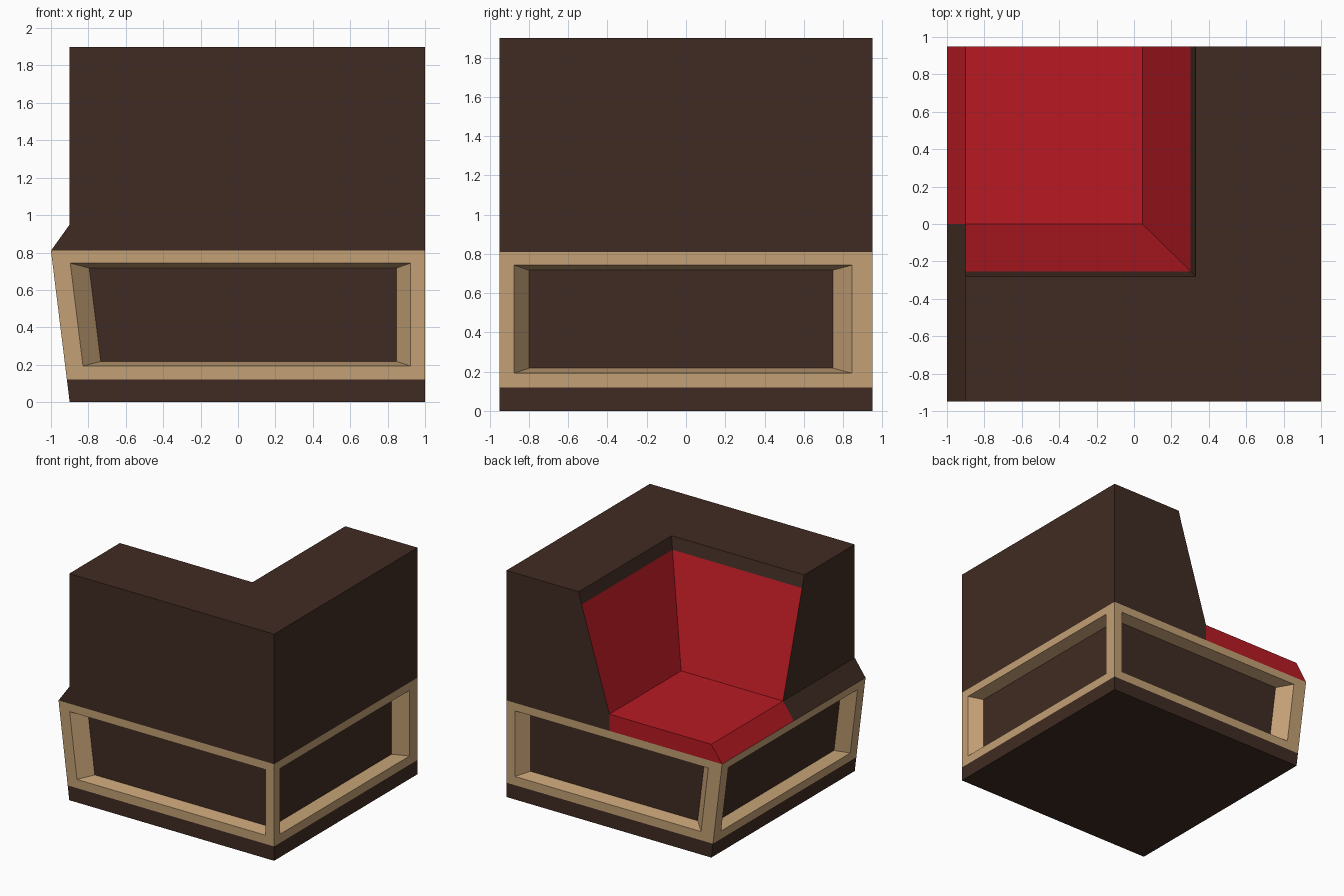
import bpy, bmesh

if "Cube" in bpy.data.objects:
    bpy.data.objects.remove(bpy.data.objects["Cube"])


def material(name, rgb):
    m = bpy.data.materials.new(name)
    m.diffuse_color = (*rgb, 1)
    m.use_nodes = True
    m.node_tree.nodes["Principled BSDF"].inputs["Base Color"].default_value = m.diffuse_color
    return m


DARK = material("dark_brown", (0.051, 0.024, 0.016))
RED = material("red", (0.479, 0.0103, 0.0168))
TAN = material("tan", (0.546, 0.352, 0.178))
H = 0.95                                   # half depth in y


def slant(z):                              # x of the leaning seat front
    return -0.9 - 0.1 * z / 0.81


def loft(name, rings, mats, pick=lambda level, side: 0):
    """Closed solid through stacked rings; pick chooses the material slot."""
    bm = bmesh.new()
    vs = [[bm.verts.new(p) for p in r] for r in rings]
    n = len(vs[0])
    for k in range(len(vs) - 1):
        for i in range(n):
            j = (i + 1) % n
            f = bm.faces.new((vs[k][i], vs[k][j], vs[k + 1][j], vs[k + 1][i]))
            f.material_index = pick(k, i)
    bm.faces.new(vs[0][::-1])
    top = bm.faces.new(vs[-1])
    top.material_index = pick(len(vs) - 1, 0)
    finish(name, bm, mats)


def finish(name, bm, mats):
    me = bpy.data.meshes.new(name)
    bm.to_mesh(me)
    bm.free()
    for m in mats:
        me.materials.append(m)
    bpy.context.collection.objects.link(bpy.data.objects.new(name, me))


def rect(z):
    return [(slant(z), -H, z), (1, -H, z), (1, H, z), (slant(z), H, z)]


# plinth
loft("plinth", [rect(0), rect(0.12)], [DARK])


# framed, recessed panels on all four sides
def framed_side(name, point, outer, opening, inner, flip):
    bm = bmesh.new()
    loops = []
    for (a, b), z0, z1, d in ((outer, 0.12, 0.81, 0), (opening, 0.193, 0.743, 0),
                              (inner, 0.218, 0.717, 0.1)):
        loops.append([bm.verts.new(point(s, z, d, s == a)) for s, z in
                      ((a, z0), (b, z0), (b, z1), (a, z1))])
    for p, q in zip(loops, loops[1:]):
        for i in range(4):
            j = (i + 1) % 4
            bm.faces.new((p[i], p[j], q[j], q[i]))
    bm.faces.new(loops[-1]).material_index = 1
    if flip:
        bmesh.ops.reverse_faces(bm, faces=bm.faces)
    finish(name, bm, [TAN, DARK])


def along_x(sign):
    # the first end of the span is measured from the leaning edge
    return lambda s, z, d, first: (s + slant(z) if first else s, sign * (H - d), z)


framed_side("front_frame", along_x(-1), (0, 1), (0.095, 0.922), (0.193, 0.848), False)
framed_side("back_frame", along_x(1), (0, 1), (0.119, 0.922), (0.223, 0.848), True)
framed_side("right_frame", lambda s, z, d, f: (1 - d, s, z),
            (-H, H), (-0.875, 0.845), (-0.80, 0.748), False)
framed_side("left_frame", lambda s, z, d, f: (slant(z) + d, s, z),
            (-H, H), (-0.857, 0.855), (-0.78, 0.755), True)


# L-shaped backrest, leaning back on its inner sides
def ell(z, left, x, y):
    return [(left, -H, z), (1, -H, z), (1, H, z), (x, H, z), (x, y, z), (left, y, z)]


loft("backrest",
     [ell(0.81, -1, 0.045, 0), ell(0.95, -0.9, 0.045, 0),
      ell(1.8, -0.9, 0.303, -0.253), ell(1.9, -0.9, 0.33, -0.28)],
     [DARK, RED], lambda k, i: int(k == 1 and i in (3, 4)))

# seat cushion with a sloped front edge
loft("seat", [[(l, 0, z), (0.045, 0, z), (0.045, H, z), (l, H, z)]
              for l, z in ((-1, 0.81), (-0.9, 0.95))], [RED])
